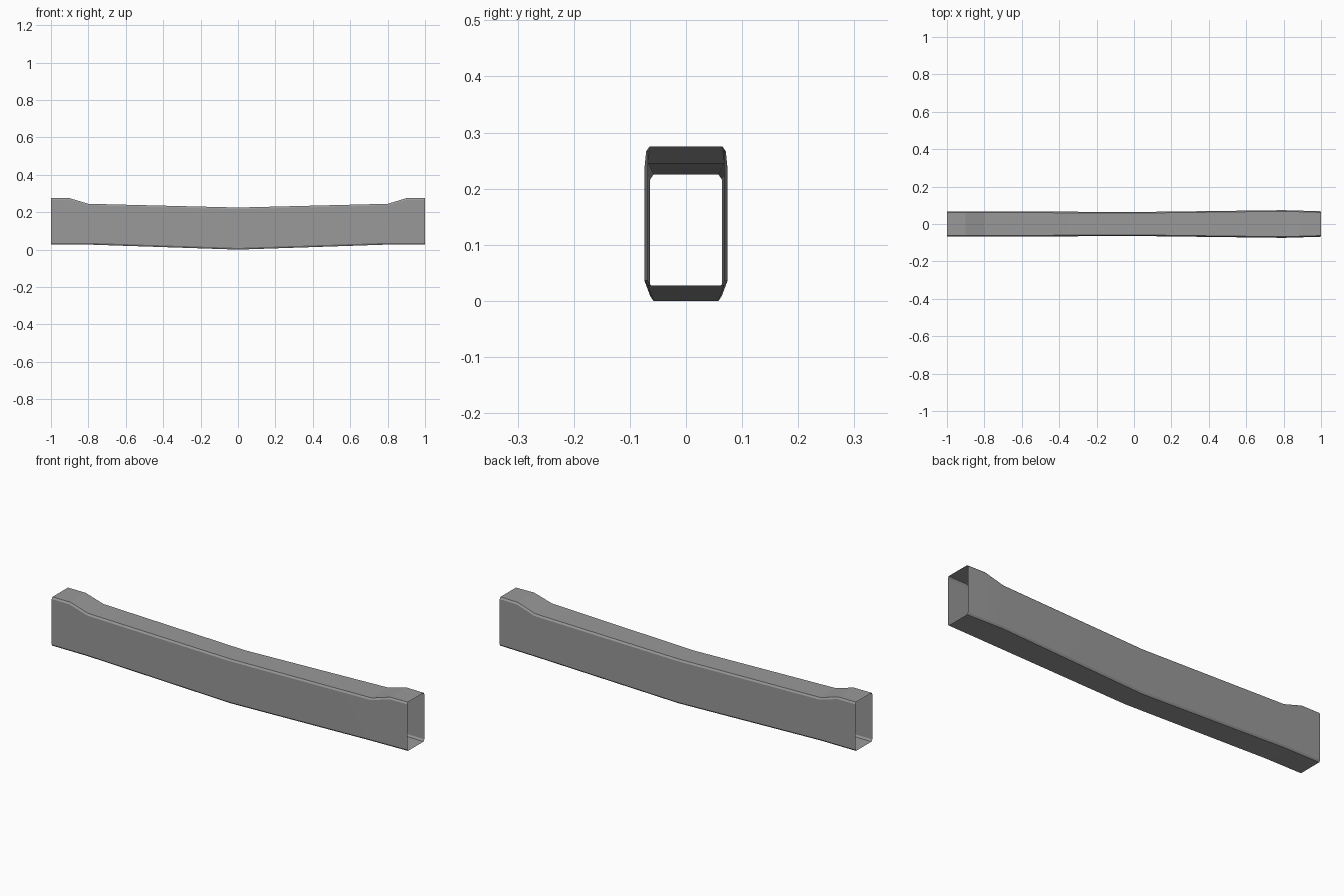
import bpy, bmesh

cube = bpy.data.objects.get("Cube")
if cube:
    bpy.data.objects.remove(cube, do_unlink=True)

grey = bpy.data.materials.new("matte grey")
grey.use_nodes = True
colour = (0.32, 0.32, 0.32, 1)
grey.diffuse_color = colour
grey.node_tree.nodes["Principled BSDF"].inputs["Base Color"].default_value = colour

# Stations along the beam: x, half width, bottom, top
stations = [
    (-1.0, 0.068, 0.027, 0.275),
    (-0.9, 0.068, 0.027, 0.275),
    (-0.8, 0.068, 0.027, 0.245),
    (0.0, 0.064, 0.0, 0.225),
    (0.8, 0.074, 0.027, 0.245),
    (0.9, 0.071, 0.027, 0.275),
    (1.0, 0.068, 0.027, 0.275),
]
CUT_Y, CUT_Z = 0.006, 0.009


def section(bm, x, w, low, high):
    """Rectangle with cut corners, counter-clockwise seen from +x."""
    a, b, c = w - CUT_Y, low + CUT_Z, high - CUT_Z
    outline = [(-a, low), (a, low), (w, b), (w, c),
               (a, high), (-a, high), (-w, c), (-w, b)]
    return [bm.verts.new((x, y, z)) for y, z in outline]


# Hollow beam, open at both ends
bm = bmesh.new()
rings = [section(bm, *s) for s in stations]
for r0, r1 in zip(rings, rings[1:]):
    for i in range(len(r0)):
        j = (i + 1) % len(r0)
        bm.faces.new((r0[i], r0[j], r1[j], r1[i]))
for f in bm.faces:
    centre = f.calc_center_median()
    f.normal_update()
    if f.normal.y * centre.y + f.normal.z * (centre.z - 0.13) < 0:
        f.normal_flip()

mesh = bpy.data.meshes.new("hollow_beam")
bm.to_mesh(mesh)
bm.free()
mesh.materials.append(grey)
beam = bpy.data.objects.new("hollow_beam", mesh)
bpy.context.collection.objects.link(beam)

bpy.ops.object.select_all(action="DESELECT")
beam.select_set(True)
bpy.context.view_layer.objects.active = beam
bpy.ops.object.shade_smooth_by_angle(angle=0.2)
